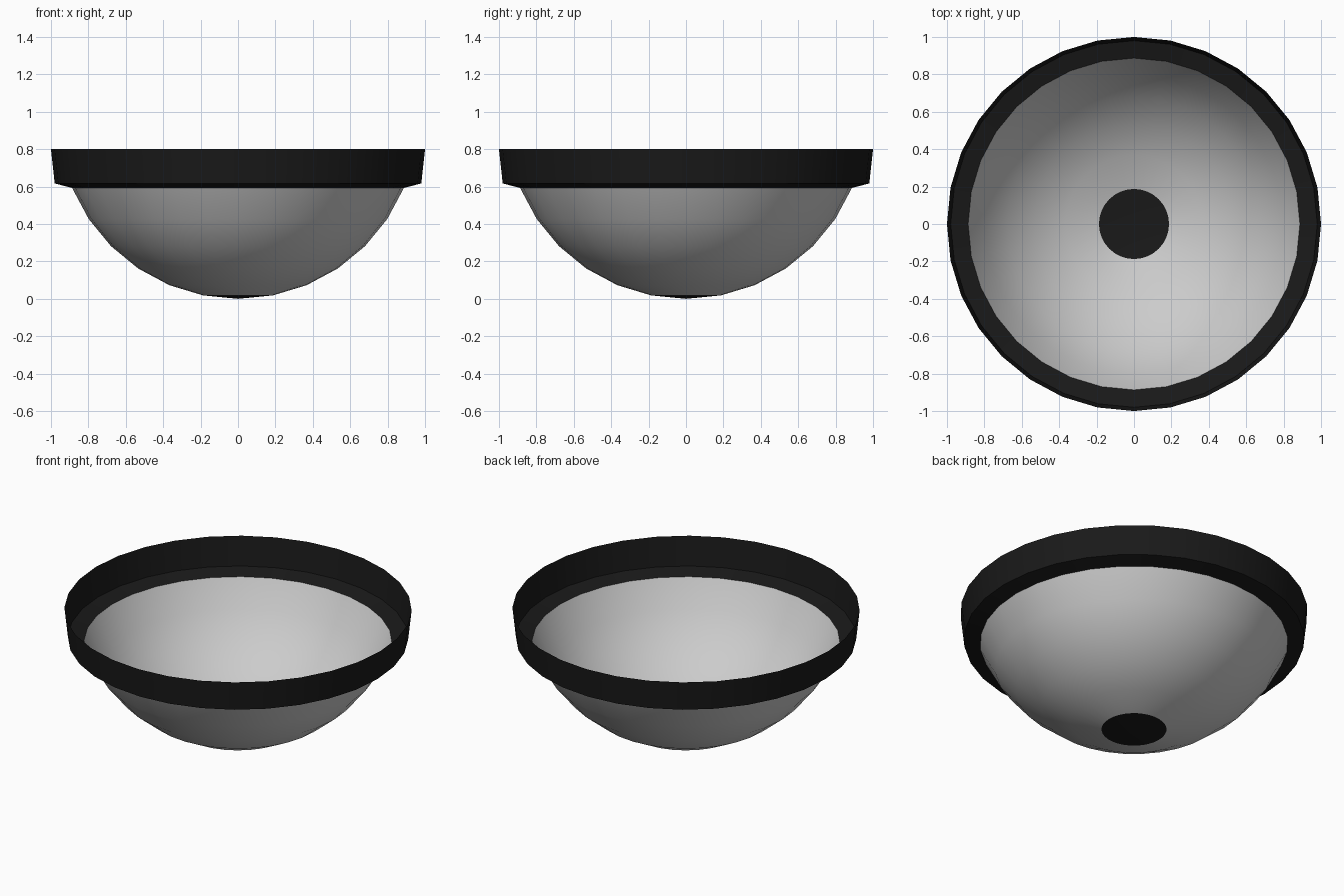
import bpy, bmesh
from math import sin, cos, pi

if "Cube" in bpy.data.objects:
    bpy.data.objects.remove(bpy.data.objects["Cube"])

SIDES = 32
R = 0.96          # radius of the bowl's sphere
STEP = pi / 16    # latitude step of the bowl's rings

black = bpy.data.materials.new("black")
black.diffuse_color = (0.01, 0.01, 0.01, 1)
black.use_nodes = True
black.node_tree.nodes["Principled BSDF"].inputs["Base Color"].default_value = black.diffuse_color


def lathe(name, profile, material=None):
    """Spin an open (radius, height) profile around z; radius 0 makes a pole."""
    bm = bmesh.new()
    rings = []
    for r, z in profile:
        if r == 0:
            rings.append([bm.verts.new((0, 0, z))] * SIDES)
        else:
            rings.append([bm.verts.new((r * cos(2 * pi * i / SIDES),
                                        r * sin(2 * pi * i / SIDES), z))
                          for i in range(SIDES)])
    for low, high in zip(rings, rings[1:]):
        for i in range(SIDES):
            j = (i + 1) % SIDES
            corners = list(dict.fromkeys((low[i], low[j], high[j], high[i])))
            bm.faces.new(corners)
    mesh = bpy.data.meshes.new(name)
    bm.to_mesh(mesh)
    bm.free()
    obj = bpy.data.objects.new(name, mesh)
    bpy.context.collection.objects.link(obj)
    if material:
        mesh.materials.append(material)
    bpy.ops.object.select_all(action='DESELECT')
    obj.select_set(True)
    bpy.context.view_layer.objects.active = obj
    bpy.ops.object.shade_smooth_by_angle(angle=pi / 6)
    return obj


def ring(k):
    return R * sin(k * STEP), R * (1 - cos(k * STEP))


# Thin open bowl, from the edge of the base disc up to the rim
lathe("bowl", [ring(k) for k in range(1, 7)])

# Dark disc closing the bottom
lathe("base_disc", [(0, 0), ring(1)], black)

# Dark rim: a narrow ledge and an upright, slightly flared band
lathe("rim", [ring(6), (0.98, 0.617), (1.0, 0.80)], black)
